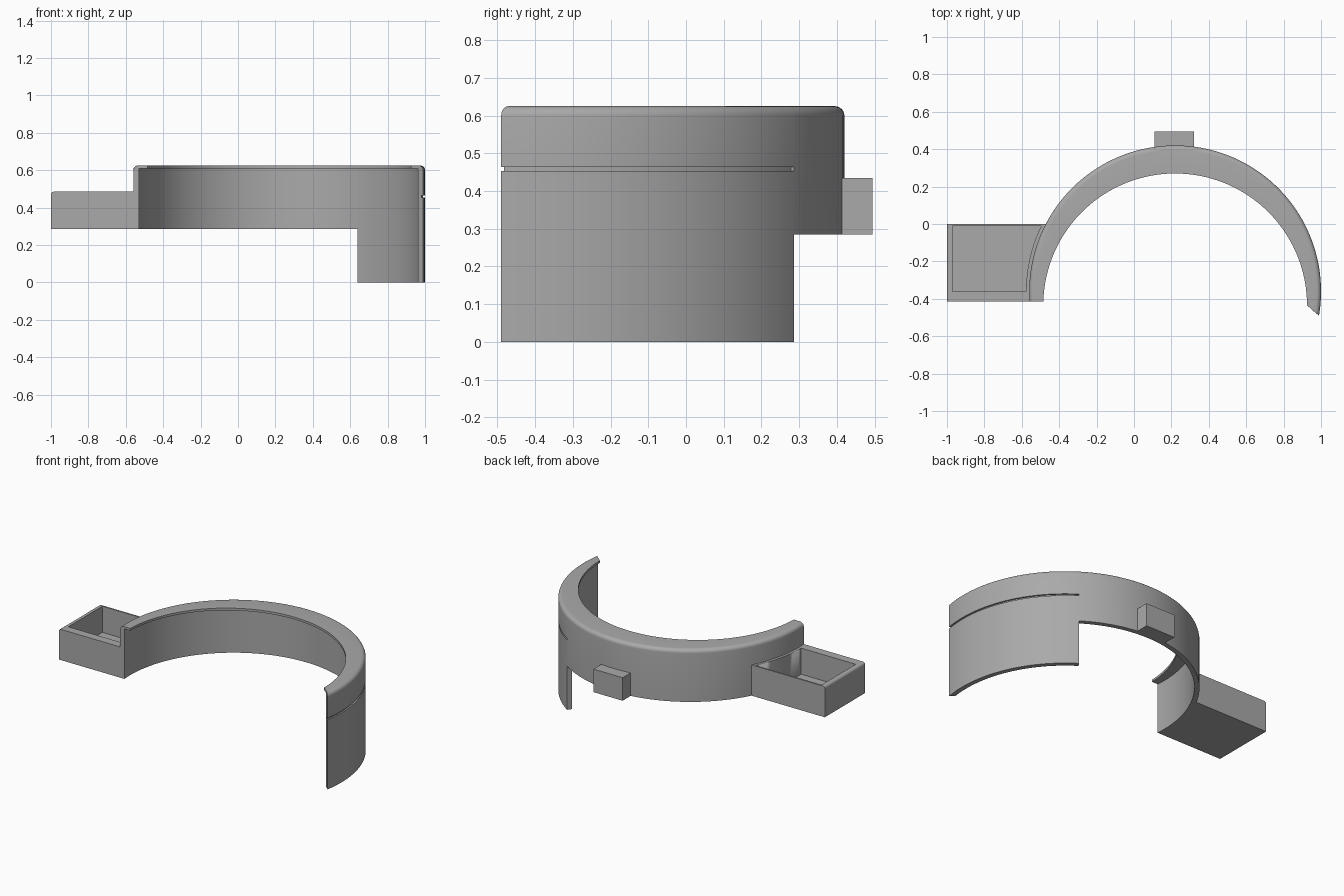
import bpy, bmesh
from math import sin, cos, asin, sqrt, radians, pi

if "Cube" in bpy.data.objects:
    bpy.data.objects.remove(bpy.data.objects["Cube"])

CX, CY = 0.22, -0.36           # ring centre
R_OUT, R_IN = 0.78, 0.75       # ring wall
LIP_R, LIP_SHIFT = 0.705, 0.075
Z_LOW, Z_TOP, Z_TRAY = 0.285, 0.625, 0.485
FRONT = -0.415                 # flat front of the tray and left ring end
JOINT = radians(56)            # where the deep skirt stops

grey = bpy.data.materials.new("grey plastic")
grey.use_nodes = True
COLOR = (0.40, 0.40, 0.40, 1)
grey.diffuse_color = COLOR
grey.node_tree.nodes["Principled BSDF"].inputs["Base Color"].default_value = COLOR


def finish(name, bm):
    bmesh.ops.recalc_face_normals(bm, faces=bm.faces)
    mesh = bpy.data.meshes.new(name)
    bm.to_mesh(mesh)
    bm.free()
    obj = bpy.data.objects.new(name, mesh)
    obj.data.materials.append(grey)
    bpy.context.collection.objects.link(obj)
    bpy.ops.object.select_all(action="DESELECT")
    obj.select_set(True)
    bpy.context.view_layer.objects.active = obj
    bpy.ops.object.shade_smooth_by_angle(angle=radians(30))
    return obj


def lip_radius(a):
    """Distance from the ring centre to the off-centre opening."""
    return -LIP_SHIFT * sin(a) + sqrt(LIP_R**2 - (LIP_SHIFT * cos(a))**2)


def sweep(name, profile, start, end, steps):
    """Sweep a closed (radius, z) profile; radius None follows the opening."""
    bm = bmesh.new()
    rings = []
    for i in range(steps + 1):
        ring = []
        for r, z in profile:
            base = r or 0.70
            a = start(base) + (end(base) - start(base)) * i / steps
            rad = r or lip_radius(a)
            ring.append(bm.verts.new((CX + rad * cos(a), CY + rad * sin(a), z)))
        rings.append(ring)
    n = len(profile)
    for p, q in zip(rings, rings[1:]):
        for j in range(n):
            k = (j + 1) % n
            bm.faces.new((p[j], p[k], q[k], q[j]))
    bm.faces.new(rings[0])
    bm.faces.new(rings[-1])
    return finish(name, bm)


def prism(name, outline, z0, z1, round_top=False):
    bm = bmesh.new()
    low = bm.faces.new([bm.verts.new((x, y, z0)) for x, y in outline])
    ext = bmesh.ops.extrude_face_region(bm, geom=[low])["geom"]
    for v in ext:
        if isinstance(v, bmesh.types.BMVert):
            v.co.z = z1
    if round_top:
        edges = [e for e in bm.edges
                 if all(v.co.x < -0.99 and v.co.z > z1 - 0.001 for v in e.verts)]
        bmesh.ops.bevel(bm, geom=edges, offset=0.015, segments=4,
                        profile=0.5, affect="EDGES")
    return finish(name, bm)


def arc(r, y0, y1, steps=14):
    """Points on the left side of a ring circle, from y0 to y1."""
    a0, a1 = (pi - asin((y - CY) / r) for y in (y0, y1))
    angles = [a0 + (a1 - a0) * i / steps for i in range(steps + 1)]
    return [(CX + r * cos(a), CY + r * sin(a)) for a in angles]


# Ring wall with rounded shoulder and thin inward lip
B = 0.025
shoulder = [(R_OUT - B + B * cos(t), Z_TOP - B + B * sin(t))
            for t in (i * pi / 12 for i in range(7))]
top = shoulder + [(None, Z_TOP), (None, 0.61), (R_IN, 0.61)]
groove = [(R_OUT, 0.453), (R_OUT - 0.01, 0.453),
          (R_OUT - 0.01, 0.464), (R_OUT, 0.464)]


def slanted_end(r):
    return radians(-9.6 + (R_OUT - r) * 45)


def flat_end(r):
    return pi + asin((CY - FRONT) / r)


def joint(r):
    return JOINT


sweep("ring_with_skirt", [(R_IN, 0), (R_OUT, 0)] + groove + top,
      slanted_end, joint, 32)
sweep("ring_band", [(R_IN, Z_LOW), (R_OUT, Z_LOW)] + top, joint, flat_end, 64)

# Open tray on the side, its inner wall hugging the ring
tray = prism("side_tray", [(-1, 0), (-1, FRONT)] + arc(0.765, FRONT, 0),
             Z_LOW, Z_TRAY, round_top=True)
cutter = prism("tray_cutter", [(-0.97, -0.01), (-0.97, -0.36)]
               + arc(0.797, -0.36, -0.01), Z_LOW + 0.03, Z_TRAY + 0.1)
cutter.hide_render = True
cut = tray.modifiers.new("hollow", "BOOLEAN")
cut.operation, cut.solver, cut.object = "DIFFERENCE", "EXACT", cutter
bpy.context.view_layer.objects.active = tray
bpy.ops.object.modifier_apply(modifier=cut.name)
bpy.data.objects.remove(cutter)

# Small block on the back
prism("back_peg", [(0.11, 0.40), (0.32, 0.40), (0.32, 0.495), (0.11, 0.495)],
      Z_LOW, 0.435)
